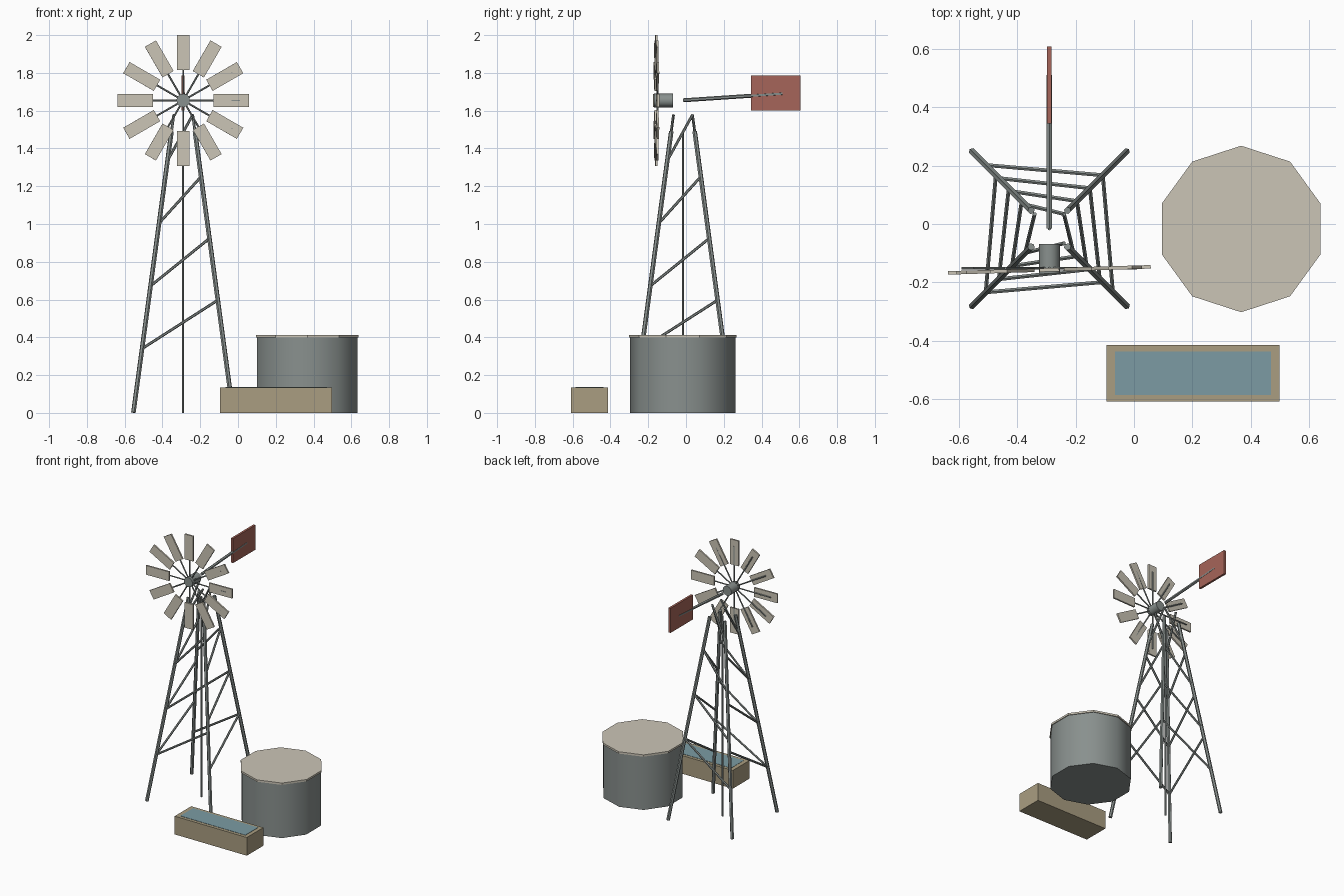
import bpy
import math
from mathutils import Vector, Matrix

if "Cube" in bpy.data.objects:
    bpy.data.objects.remove(bpy.data.objects["Cube"])


def material(name, rgb):
    m = bpy.data.materials.new(name)
    m.diffuse_color = (*rgb, 1)
    m.use_nodes = True
    m.node_tree.nodes["Principled BSDF"].inputs["Base Color"].default_value = m.diffuse_color
    return m


STEEL = material("steel", (0.25, 0.28, 0.27))
CREAM = material("cream", (0.60, 0.56, 0.47))
RED = material("red", (0.38, 0.13, 0.10))
WOOD = material("wood", (0.40, 0.34, 0.22))
WATER = material("water", (0.20, 0.33, 0.37))


def rod(name, a, b, r, sides=6, mat=STEEL, smooth=True, spin=0.0):
    a, b = Vector(a), Vector(b)
    bpy.ops.mesh.primitive_cylinder_add(vertices=sides, radius=r, depth=(b - a).length)
    o = bpy.context.object
    if smooth:
        bpy.ops.object.shade_smooth_by_angle(angle=math.radians(40))
    q = (b - a).to_track_quat('Z', 'Y').to_matrix().to_4x4()
    if abs((b - a).normalized().z) > 0.9999:
        q = Matrix.Identity(4)
    o.matrix_world = Matrix.Translation((a + b) / 2) @ q @ Matrix.Rotation(spin, 4, 'Z')
    o.name = name
    o.data.materials.append(mat)
    return o


def box(name, lo, hi, mat):
    lo, hi = Vector(lo), Vector(hi)
    bpy.ops.mesh.primitive_cube_add(size=1, location=(lo + hi) / 2)
    o = bpy.context.object
    o.scale = hi - lo
    o.name = name
    o.data.materials.append(mat)
    return o


# Tower: four leaning legs with diagonal braces on each face
CX, CY = -0.29, -0.016


def leg_point(sx, sy, z):
    half = 0.264 - 0.1355 * z
    return (CX + sx * half, CY + sy * half, z)


for sx in (-1, 1):
    for sy in (-1, 1):
        rod("tower_leg", leg_point(sx, sy, 0.002), leg_point(sx, sy, 1.49), 0.0125)

for i in range(4):
    low, high = 0.34 + 0.332 * i, 0.597 + 0.327 * i
    for s in (-1, 1):
        rod("cross_brace", leg_point(-1, s, low), leg_point(1, s, high), 0.0075)
        rod("side_brace", leg_point(s, -1, low), leg_point(s, 1, high), 0.0075)

rod("pump_rod", (CX, CY, 0), (CX, CY, 1.49), 0.006)

# Wheel: hub, twelve spokes and blades
WZ, WY = 1.654, -0.157
rod("hub", (CX, -0.17, WZ), (CX, -0.068, WZ), 0.036, 12)
for i in range(12):
    a = i * math.tau / 12
    d = Vector((math.cos(a), 0, math.sin(a)))
    start = Vector((CX, -0.151, WZ))
    rod("spoke", start + d * 0.02, start + d * 0.30, 0.005)
    bpy.ops.mesh.primitive_cube_add(size=1)
    blade = bpy.context.object
    blade.name = "blade"
    blade.data.materials.append(CREAM)
    blade.matrix_world = (Matrix.Translation((CX, WY, WZ)) @ Matrix.Rotation(0.03, 4, 'Z')
                          @ Matrix.Rotation(-a, 4, 'Y') @ Matrix.Translation((0.254, 0, 0))
                          @ Matrix.Diagonal((0.187, 0.012, 0.068, 1)))

# Tail boom and vane
rod("tail_boom", (CX, -0.015, 1.655), (CX, 0.51, 1.69), 0.0105)
box("tail_vane", (CX - 0.008, 0.345, 1.602), (CX + 0.008, 0.607, 1.785), RED)

# Ten-sided water tank with lid
TX, TY = 0.367, -0.017
rod("water_tank", (TX, TY, 0), (TX, TY, 0.40), 0.279, 10)
rod("tank_lid", (TX, TY, 0.398), (TX, TY, 0.412), 0.285, 10, CREAM, False)

# Trough with water surface
box("trough", (-0.095, -0.608, 0), (0.498, -0.414, 0.135), WOOD)
box("trough_water", (-0.065, -0.585, 0.10), (0.47, -0.436, 0.137), WATER)
